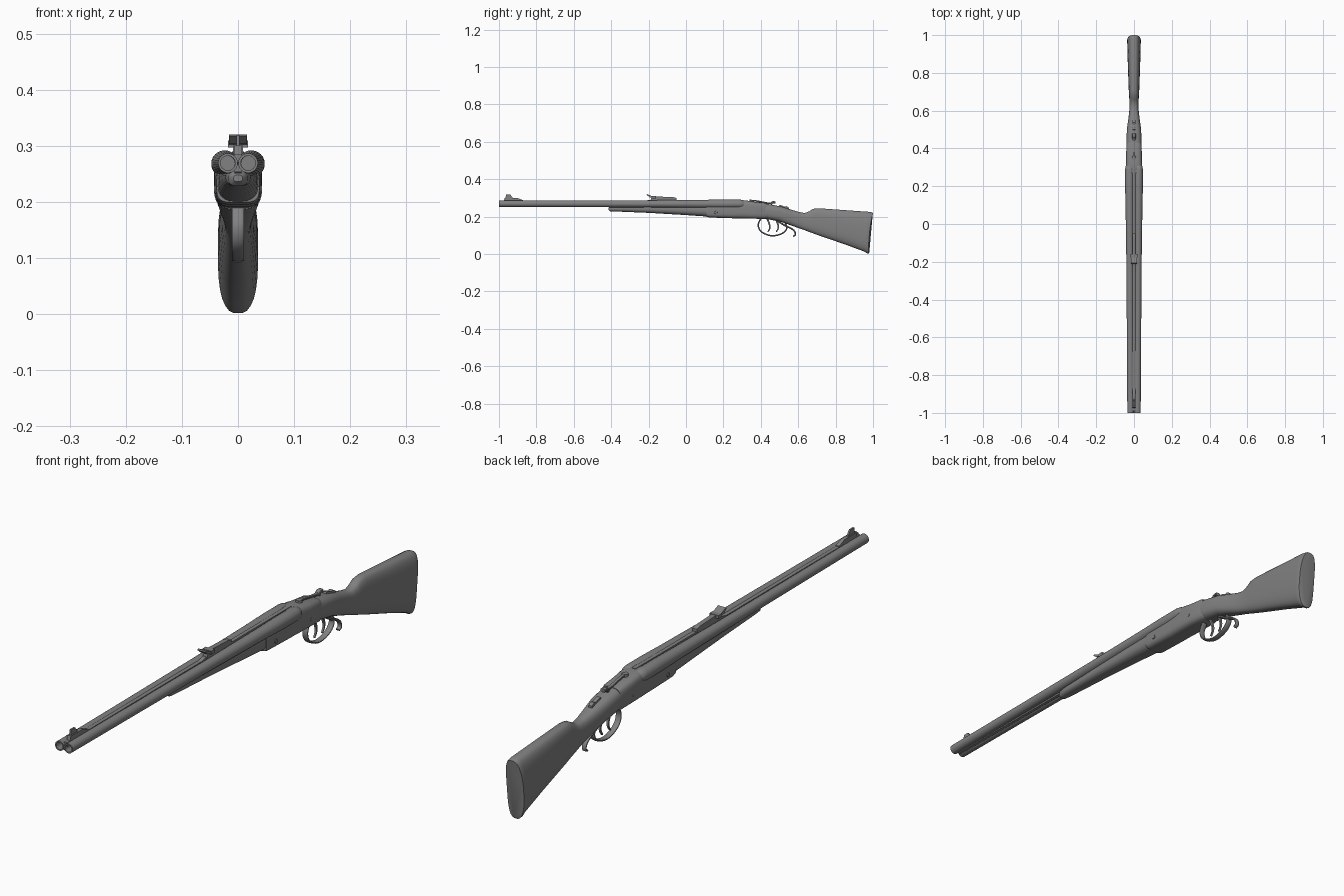
import bpy
import bmesh
import math
from mathutils import Vector

cube = bpy.data.objects.get("Cube")
if cube:
    bpy.data.objects.remove(cube, do_unlink=True)

GREY = (0.22, 0.22, 0.22, 1)
steel = bpy.data.materials.new("plain grey")
steel.use_nodes = True
steel.diffuse_color = GREY
steel.node_tree.nodes["Principled BSDF"].inputs["Base Color"].default_value = GREY


def finish(name, bm, smooth=True):
    """Turn a bmesh into a shaded object."""
    bmesh.ops.recalc_face_normals(bm, faces=bm.faces)
    mesh = bpy.data.meshes.new(name)
    bm.to_mesh(mesh)
    bm.free()
    mesh.materials.append(steel)
    obj = bpy.data.objects.new(name, mesh)
    bpy.context.collection.objects.link(obj)
    if smooth:
        bpy.ops.object.select_all(action='DESELECT')
        obj.select_set(True)
        bpy.context.view_layer.objects.active = obj
        bpy.ops.object.shade_smooth_by_angle(angle=math.radians(35))
    return obj


def skin(name, rings):
    """Bridge rings of points and cap both ends."""
    bm = bmesh.new()
    loops = [[bm.verts.new(p) for p in ring] for ring in rings]
    n = len(loops[0])
    for a, b in zip(loops, loops[1:]):
        for i in range(n):
            j = (i + 1) % n
            bm.faces.new((a[i], a[j], b[j], b[i]))
    bm.faces.new(loops[0])
    bm.faces.new(loops[-1])
    return finish(name, bm)


def oval(n, power):
    """Unit superellipse: power 2 is round, larger is boxier."""
    pts = []
    for i in range(n):
        t = 2 * math.pi * (i + 0.5) / n
        c, s = math.cos(t), math.sin(t)
        pts.append((math.copysign(abs(c) ** (2 / power), c),
                    math.copysign(abs(s) ** (2 / power), s)))
    return pts


def loft(name, stations, power=2, n=28):
    """Stations: (y, bottom z, top z, half width, slant of the top, hollow)."""
    rings = []
    for y, zb, zt, hw, *extra in stations:
        slant, hollow = (extra + [0, 0])[:2]
        rings.append([(hw * c, y + slant * (s + 1) / 2 - hollow * (1 - s * s),
                       (zb + zt) / 2 + s * (zt - zb) / 2) for c, s in oval(n, power)])
    return skin(name, rings)


def spline(pts, steps=5):
    """Catmull-Rom curve through points in the (y, z) plane."""
    p = [Vector(q) for q in pts]
    p = [2 * p[0] - p[1]] + p + [2 * p[-1] - p[-2]]
    out = []
    for a, b, c, d in zip(p, p[1:], p[2:], p[3:]):
        for k in range(steps):
            t = k / steps
            out.append(0.5 * (2 * b + (c - a) * t + (2 * a - 5 * b + 4 * c - d) * t * t
                              + (3 * b - a - 3 * c + d) * t ** 3))
    return out + [p[-2]]


def ribbon(name, pts, width, thick, taper=1, x=0):
    """Sweep a flat rounded section along a curve in the side plane."""
    path = spline(pts)
    rings = []
    for i, p in enumerate(path):
        t = (path[min(i + 1, len(path) - 1)] - path[max(i - 1, 0)]).normalized()
        k = 1 + (taper - 1) * i / (len(path) - 1)
        rings.append([(x + c * width * k, p.x - t.y * s * thick * k,
                       p.y + t.x * s * thick * k) for c, s in oval(12, 3)])
    return skin(name, rings)


def block(name, half_width, outline):
    """Extrude a side outline of (y, z) points across x."""
    bm = bmesh.new()
    a = [bm.verts.new((-half_width, y, z)) for y, z in outline]
    b = [bm.verts.new((half_width, y, z)) for y, z in outline]
    bm.faces.new(a)
    bm.faces.new(b)
    for i in range(len(a)):
        j = (i + 1) % len(a)
        bm.faces.new((a[i], a[j], b[j], b[i]))
    return finish(name, bm, False)


def disc(name, x, y, z, radius, depth, axis='X'):
    bm = bmesh.new()
    bmesh.ops.create_cone(bm, cap_ends=True, segments=20, radius1=radius,
                          radius2=radius * 0.9, depth=depth)
    obj = finish(name, bm)
    obj.location = (x, y, z)
    if axis == 'X':
        obj.rotation_euler.y = math.copysign(math.pi / 2, x)
    return obj


# Barrels: hollow muzzle, slight flare and rounded breech end
BARREL = [(-0.85, 0.013), (-1, 0.013), (-1, 0.0175), (-0.6, 0.018), (-0.2, 0.019),
          (0.1, 0.022), (0.2, 0.024), (0.285, 0.024), (0.305, 0.021), (0.318, 0.012),
          (0.32, 0.002)]
for side, label in ((1, "left"), (-1, "right")):
    rings = []
    for y, r in BARREL:
        cx = side * (0.0225 + 0.0045 * y)
        rings.append([(cx + r * c, y, 0.268 - 0.001 * y + r * s) for c, s in oval(28, 2)])
    skin(label + "_barrel", rings)

# Ribs between the barrels
block("top_rib", 0.007, [(-0.99, 0.27), (0.3, 0.27), (0.3, 0.289), (-0.2, 0.289),
                         (-0.22, 0.284), (-0.99, 0.284)])
block("lower_rib", 0.006, [(-0.99, 0.253), (-0.3, 0.25), (-0.3, 0.267), (-0.99, 0.267)])

# Fore-end with rounded tip
loft("fore_end", [(-0.415, 0.236, 0.248, 0.008), (-0.405, 0.228, 0.256, 0.017),
                  (-0.37, 0.227, 0.262, 0.022), (-0.2, 0.22, 0.266, 0.028),
                  (0, 0.208, 0.268, 0.034), (0.13, 0.199, 0.268, 0.037)], 2.6)

# Receiver
loft("receiver", [(0.11, 0.199, 0.262, 0.038, 0.0), (0.125, 0.195, 0.268, 0.04),
                  (0.25, 0.191, 0.278, 0.041), (0.27, 0.191, 0.288, 0.042),
                  (0.32, 0.19, 0.287, 0.043), (0.36, 0.189, 0.28, 0.042),
                  (0.42, 0.187, 0.274, 0.04), (0.43, 0.19, 0.27, 0.037)], 4)

# Stock: wrist, comb and concave butt
loft("stock", [(0.37, 0.19, 0.276, 0.038), (0.43, 0.187, 0.269, 0.04),
               (0.5, 0.174, 0.256, 0.038), (0.55, 0.157, 0.241, 0.031),
               (0.6, 0.139, 0.226, 0.025), (0.635, 0.127, 0.219, 0.024),
               (0.66, 0.117, 0.229, 0.025), (0.68, 0.11, 0.242, 0.026),
               (0.71, 0.099, 0.245, 0.028), (0.85, 0.051, 0.235, 0.033),
               (0.955, 0.012, 0.226, 0.036, 0.024, 0.005),
               (0.968, 0.003, 0.223, 0.036, 0.027, 0.008),
               (0.977, 0.001, 0.22, 0.034, 0.023, 0.008),
               (0.98, 0.008, 0.213, 0.029, 0.019, 0.008)], 2.8)

# Hinge pins and side plates
for side, label in ((1, "left"), (-1, "right")):
    disc(label + "_hinge_pin", side * 0.041, 0.16, 0.222, 0.008, 0.004)
    disc(label + "_lock_screw", side * 0.041, 0.36, 0.225, 0.005, 0.004)

# Trigger guard, rear hook and two triggers
ribbon("trigger_guard", [(0.4, 0.19), (0.386, 0.155), (0.402, 0.12), (0.455, 0.098),
                         (0.51, 0.108), (0.538, 0.135), (0.53, 0.17)], 0.011, 0.004)
ribbon("guard_hook", [(0.49, 0.176), (0.53, 0.152), (0.56, 0.138), (0.58, 0.122),
                      (0.584, 0.103), (0.573, 0.095)], 0.01, 0.005, 0.8)
for y, label in ((0.435, "front"), (0.48, "rear")):
    ribbon(label + "_trigger", [(y, 0.188), (y + 0.012, 0.155), (y + 0.012, 0.135),
                                (y + 0.002, 0.118)], 0.006, 0.005, 0.6)

# Top lever with pivot and thumb piece, and safety slide
disc("lever_pivot", 0, 0.35, 0.284, 0.012, 0.012, 'Z')
ribbon("top_lever", [(0.34, 0.287), (0.38, 0.283), (0.43, 0.273), (0.455, 0.272),
                     (0.475, 0.277)], 0.006, 0.004, 1.2)
ribbon("thumb_piece", [(0.455, 0.266), (0.463, 0.276), (0.478, 0.276)], 0.01, 0.006)
block("safety_slide", 0.007, [(0.495, 0.25), (0.5, 0.262), (0.512, 0.26), (0.525, 0.254),
                              (0.537, 0.256), (0.55, 0.248), (0.55, 0.235)])

# Front sight: ramp and bead blade
block("front_sight_ramp", 0.007, [(-0.975, 0.275), (-0.97, 0.3), (-0.9, 0.299),
                                  (-0.87, 0.287), (-0.87, 0.275)])
block("front_sight_blade", 0.003, [(-0.965, 0.298), (-0.962, 0.319), (-0.94, 0.319),
                                   (-0.925, 0.299)])

# Rear sight: base, hinge bar and leaf with twin ears
block("rear_sight_base", 0.009, [(-0.19, 0.285), (-0.185, 0.302), (-0.165, 0.308),
                                 (-0.07, 0.304), (-0.05, 0.299), (-0.05, 0.285)])
block("rear_sight_bar", 0.018, [(-0.178, 0.297), (-0.178, 0.309), (-0.16, 0.309),
                                (-0.16, 0.297)])
block("rear_sight_leaf", 0.016, [(-0.195, 0.303), (-0.211, 0.317), (-0.207, 0.32),
                                 (-0.175, 0.307), (-0.175, 0.302)])
